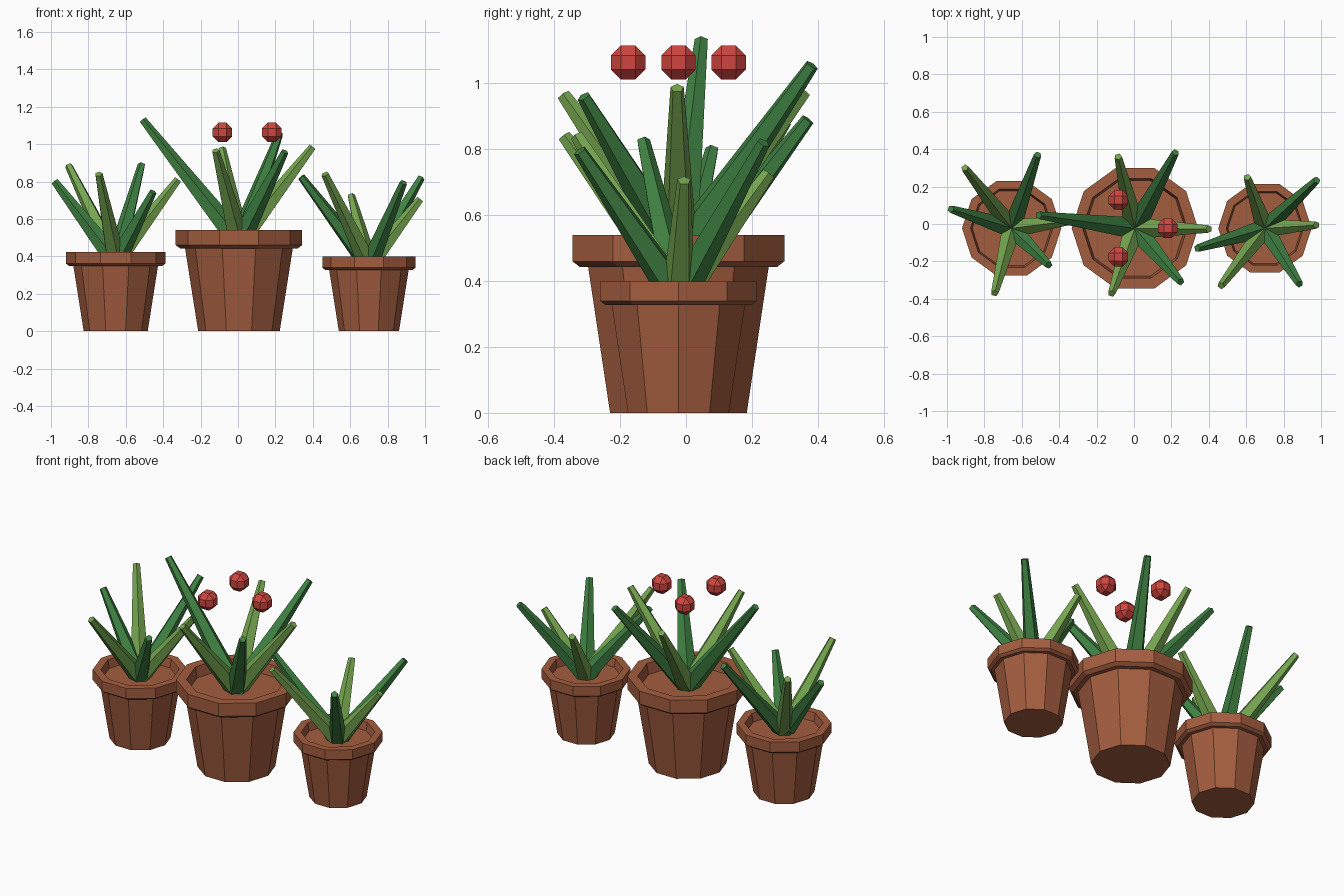
import bpy, bmesh
from math import tau
from mathutils import Vector, Matrix

if "Cube" in bpy.data.objects:
    bpy.data.objects.remove(bpy.data.objects["Cube"])


def material(name, rgb):
    m = bpy.data.materials.new(name)
    m.diffuse_color = (*rgb, 1)
    m.use_nodes = True
    m.node_tree.nodes["Principled BSDF"].inputs["Base Color"].default_value = m.diffuse_color
    return m


CLAY = material("clay", (0.37, 0.11, 0.05))
DARK = material("dark_green", (0.05, 0.22, 0.055))
LIGHT = material("light_green", (0.18, 0.38, 0.08))
RED = material("red", (0.62, 0.06, 0.05))


def add_object(name, bm, mat):
    bmesh.ops.recalc_face_normals(bm, faces=bm.faces)
    mesh = bpy.data.meshes.new(name)
    bm.to_mesh(mesh)
    bm.free()
    mesh.materials.append(mat)
    ob = bpy.data.objects.new(name, mesh)
    bpy.context.collection.objects.link(ob)
    return ob


# Ten-sided pot: outer wall, rim with chamfered underside, recessed soil
PROFILE = [(0, 0), (.218, 0), (.288, .443), (.315, .443), (.338, .46),
           (.338, .54), (.28, .54), (.268, .475), (0, .475)]


def pot(name, x, y, s):
    bm = bmesh.new()
    vs = [bm.verts.new((r * s, 0, z * s)) for r, z in PROFILE]
    es = [bm.edges.new(p) for p in zip(vs, vs[1:])]
    bmesh.ops.spin(bm, geom=vs + es, cent=(0, 0, 0), axis=(0, 0, 1),
                   angle=tau, steps=10)
    bmesh.ops.remove_doubles(bm, verts=bm.verts, dist=1e-4)
    add_object(name, bm, CLAY).location = (x, y, 0)


# Tapered five-sided leaf with a blunt tip and its ridge facing up
def leaf(name, base, tip, r1, r2, mat):
    base, tip = Vector(base), Vector(tip)
    d = tip - base
    rot = d.to_track_quat('Z', 'Y').to_matrix().to_4x4()
    bm = bmesh.new()
    bmesh.ops.create_cone(bm, cap_ends=True, segments=5, radius1=r1, radius2=r2,
                          depth=d.length,
                          matrix=Matrix.Translation((base + tip) / 2) @ rot)
    add_object(name, bm, mat)


# Each plant: name, x position, scale, leaf tips (dark and light alternate)
Y = -.023
PLANTS = [
    ("left", -.654, .785, [(-.98, .08, .80), (-.745, -.37, .84), (-.455, -.22, .745),
                           (-.32, .02, .81), (-.515, .37, .89), (-.905, .30, .885)]),
    ("middle", .005, 1, [(-.51, .047, 1.13), (-.12, -.372, .965), (.25, -.31, .96),
                         (.40, -.027, .985), (.222, .382, 1.055), (-.085, .36, .975)]),
    ("right", .70, .738, [(.338, -.13, .825), (.465, -.33, .84), (.885, -.322, .795),
                          (.975, -.006, .705), (.978, .235, .82), (.605, .25, .725)]),
]
for name, x, s, tips in PLANTS:
    pot(name + "_pot", x, Y, s)
    for i, tip in enumerate(tips):
        leaf(f"{name}_leaf_{i + 1}", (x, Y, .475 * s), tip,
             .062 * s ** .5, .021, LIGHT if i % 2 else DARK)

# Three faceted berries in a ring above the middle plant
H = .052
A = H * 0.4142
for i in range(3):
    bm = bmesh.new()
    for sx in (-1, 1):
        for sy in (-1, 1):
            for sz in (-1, 1):
                for k in range(3):
                    c = [A * sx, A * sy, A * sz]
                    c[k] *= H / A
                    bm.verts.new(c)
    bmesh.ops.convex_hull(bm, input=bm.verts)
    bmesh.ops.dissolve_limit(bm, angle_limit=.02, verts=bm.verts, edges=bm.edges)
    off = Matrix.Rotation(tau * i / 3, 3, 'Z') @ Vector((.176, 0, 0))
    add_object(f"berry_{i + 1}", bm, RED).location = Vector((.005, Y, 1.063)) + off
